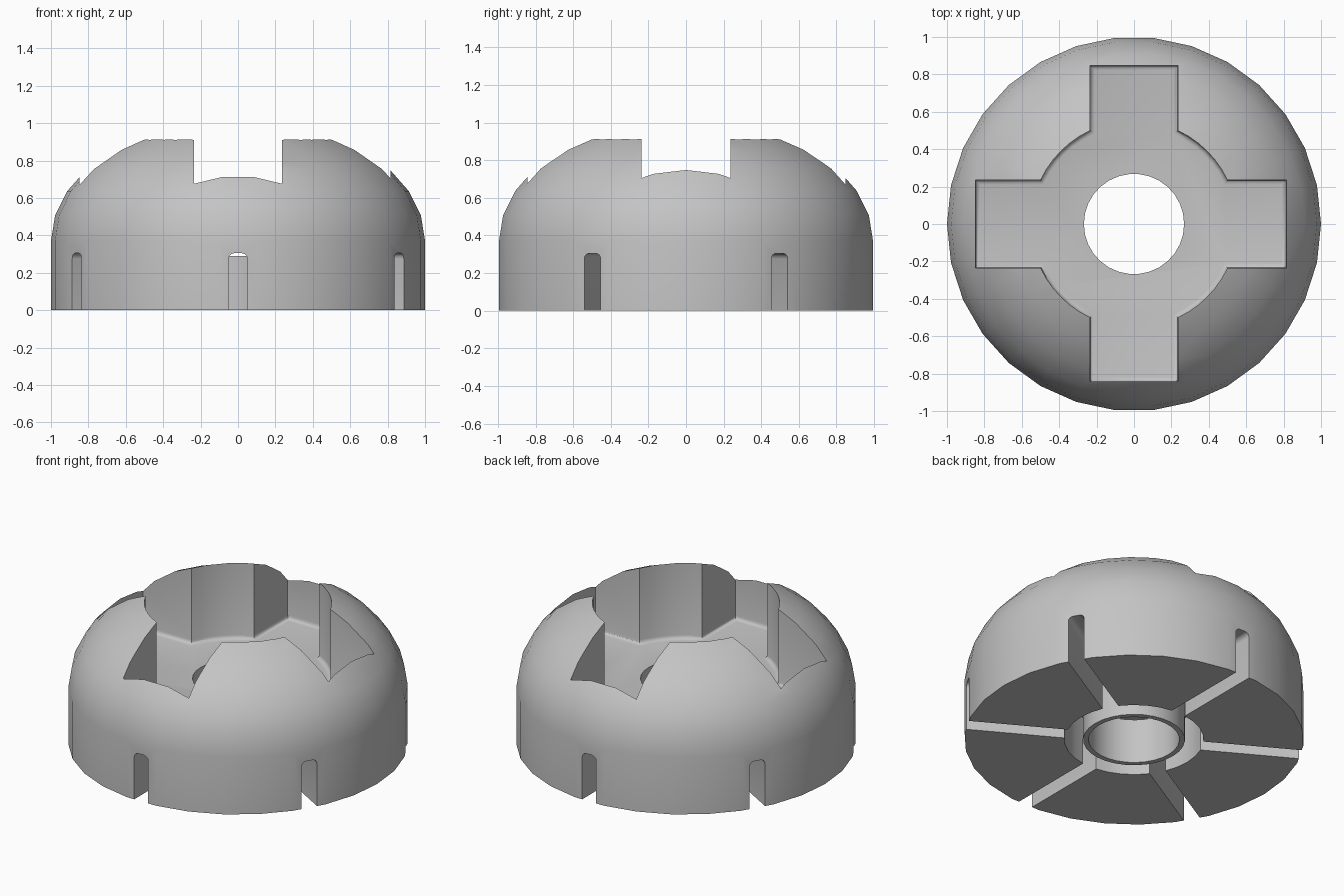
import bpy, bmesh
from math import sin, cos, pi, radians, asin, sqrt
from mathutils import Matrix, Vector

if "Cube" in bpy.data.objects:
    bpy.data.objects.remove(bpy.data.objects["Cube"], do_unlink=True)

SIDES = 30

grey = bpy.data.materials.new("plain_grey")
grey.use_nodes = True
colour = (0.55, 0.55, 0.55, 1)
grey.diffuse_color = colour
grey.node_tree.nodes["Principled BSDF"].inputs["Base Color"].default_value = colour


def add_object(name, bm):
    bmesh.ops.recalc_face_normals(bm, faces=bm.faces)
    mesh = bpy.data.meshes.new(name)
    bm.to_mesh(mesh)
    bm.free()
    mesh.materials.append(grey)
    obj = bpy.data.objects.new(name, mesh)
    bpy.context.collection.objects.link(obj)
    return obj


def lathe(name, profile):
    """Turn a closed (radius, height) profile around the z axis."""
    bm = bmesh.new()
    rings = []
    for i in range(SIDES):
        a = 2 * pi * i / SIDES
        rings.append([bm.verts.new((r * cos(a), r * sin(a), z)) for r, z in profile])
    n = len(profile)
    for i in range(SIDES):
        here, there = rings[i], rings[(i + 1) % SIDES]
        for j in range(n):
            k = (j + 1) % n
            bm.faces.new((here[j], there[j], there[k], here[k]))
    return add_object(name, bm)


def prism(points, direction):
    """Extrude a flat outline; returns the bmesh and its first face."""
    bm = bmesh.new()
    base = bm.faces.new([bm.verts.new(p) for p in points])
    copy = bmesh.ops.extrude_face_region(bm, geom=[base], use_keep_orig=True)
    moved = [v for v in copy["geom"] if isinstance(v, bmesh.types.BMVert)]
    bmesh.ops.translate(bm, verts=moved, vec=direction)
    bmesh.ops.recalc_face_normals(bm, faces=bm.faces)
    return bm, base


def select_only(obj):
    bpy.ops.object.select_all(action="DESELECT")
    obj.select_set(True)
    bpy.context.view_layer.objects.active = obj


def cut(target, cutter):
    mod = target.modifiers.new("cut", "BOOLEAN")
    mod.operation = "DIFFERENCE"
    mod.solver = "EXACT"
    mod.object = cutter
    select_only(target)
    bpy.ops.object.modifier_apply(modifier=mod.name)
    bpy.data.objects.remove(cutter, do_unlink=True)


# Domed body with centre bore and a wider pocket underneath
SHOULDER, DOME, BORE, POCKET, CEILING = 0.37, 0.655, 0.268, 0.41, 0.31
dome = [(cos(radians(t)), SHOULDER + DOME * sin(radians(t))) for t in range(0, 73, 12)]
top = dome[-1][1]
body = lathe("domed_body", [(POCKET, 0), (1, 0)] + dome
             + [(BORE, top), (BORE, CEILING), (POCKET, CEILING)])

# Cross-shaped recess with a round middle and a filleted floor
HALF, ROUND, FLOOR = 0.236, 0.552, 0.42
reach = [0.815, 0.848, 0.848, 0.843]      # left, back, right, front arms
corner = asin(HALF / ROUND)
outline = []
for q, length in enumerate(reach):
    turn = Matrix.Rotation(q * pi / 2, 3, "Z")
    pts = [(length, -HALF), (length, HALF)]
    for s in range(7):
        a = corner + (pi / 2 - 2 * corner) * s / 6
        pts.append((ROUND * cos(a), ROUND * sin(a)))
    outline += [turn @ Vector((x, y, FLOOR)) for x, y in pts]
bm, base = prism(outline, (0, 0, 1))
bmesh.ops.bevel(bm, geom=list(base.edges), offset=0.025, segments=3,
                profile=0.5, affect="EDGES")
cut(body, add_object("recess_cutter", bm))

# Three long slots crossing the base, giving six round-topped openings
WIDE, HIGH, SOFT = 0.05, 0.305, 0.03
for angle in (30, 90, 150):
    pts = [(-WIDE, -0.1), (WIDE, -0.1)]
    for side in (0, pi / 2):
        for s in range(5):
            a = side + s * pi / 8
            cx = (WIDE - SOFT) * (1 if side == 0 else -1)
            pts.append((cx + SOFT * cos(a), HIGH - SOFT + SOFT * sin(a)))
    turn = Matrix.Rotation(radians(angle), 3, "Z")
    bm, base = prism([turn @ Vector((-1.2, y, z)) for y, z in pts],
                     turn @ Vector((2.4, 0, 0)))
    cut(body, add_object("slot_cutter", bm))

# Loose sleeve standing inside the pocket
sleeve = lathe("inner_sleeve", [(BORE, 0), (0.3, 0), (0.3, 0.29), (BORE, 0.29)])

for obj in (body, sleeve):
    select_only(obj)
    bpy.ops.object.shade_smooth_by_angle(angle=radians(30))
